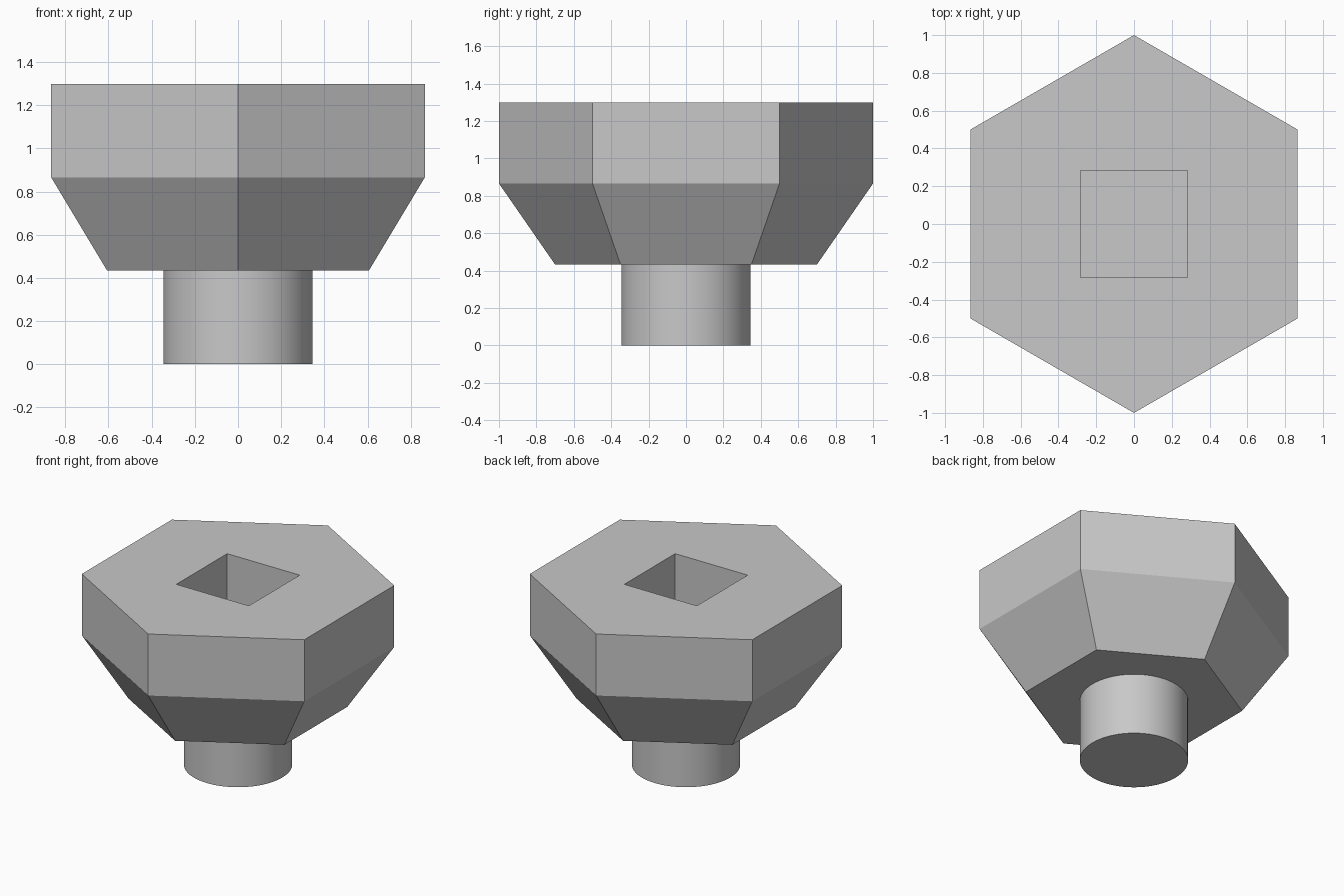
import bpy
import bmesh
from math import radians
from mathutils import Matrix

default = bpy.data.objects.get("Cube")
if default:
    bpy.data.objects.remove(default, do_unlink=True)

STEP = 0.433          # height of neck, taper and rim
HEAD_RADIUS = 1.0
TAPER_RADIUS = 0.7
NECK_RADIUS = 0.346
SOCKET_SIDE = 0.565
SOCKET_DEPTH = 0.69

grey = bpy.data.materials.new("plain grey")
grey.use_nodes = True
colour = (0.58, 0.58, 0.58, 1)
grey.diffuse_color = colour
grey.node_tree.nodes["Principled BSDF"].inputs["Base Color"].default_value = colour


def finish(name, bm):
    """Turn a bmesh into a grey object."""
    bmesh.ops.recalc_face_normals(bm, faces=bm.faces)
    mesh = bpy.data.meshes.new(name)
    bm.to_mesh(mesh)
    bm.free()
    mesh.materials.append(grey)
    obj = bpy.data.objects.new(name, mesh)
    bpy.context.collection.objects.link(obj)
    return obj


def activate(obj):
    bpy.ops.object.select_all(action='DESELECT')
    obj.select_set(True)
    bpy.context.view_layer.objects.active = obj


# Hexagonal head: tapered underside, then a straight rim
bm = bmesh.new()
bottom = bmesh.ops.create_circle(bm, cap_ends=True, segments=6, radius=TAPER_RADIUS,
                                 matrix=Matrix.Translation((0, 0, STEP)))["verts"]
ring = list({e for v in bottom for e in v.link_edges})
for scale in (HEAD_RADIUS / TAPER_RADIUS, 1):
    geom = bmesh.ops.extrude_edge_only(bm, edges=ring)["geom"]
    verts = [g for g in geom if isinstance(g, bmesh.types.BMVert)]
    ring = [g for g in geom if isinstance(g, bmesh.types.BMEdge)]
    bmesh.ops.scale(bm, vec=(scale, scale, 1), verts=verts)
    bmesh.ops.translate(bm, vec=(0, 0, STEP), verts=verts)
bmesh.ops.contextual_create(bm, geom=ring)
head = finish("hexagonal_head", bm)

# Square socket cut into the top
bm = bmesh.new()
bmesh.ops.create_cube(bm, size=1)
bmesh.ops.scale(bm, vec=(SOCKET_SIDE, SOCKET_SIDE, 2 * SOCKET_DEPTH), verts=bm.verts)
bmesh.ops.translate(bm, vec=(0, 0, 3 * STEP), verts=bm.verts)
cutter = finish("socket_cutter", bm)
cutter.hide_render = True
cut = head.modifiers.new("square socket", 'BOOLEAN')
cut.operation = 'DIFFERENCE'
cut.solver = 'EXACT'
cut.object = cutter
activate(head)
bpy.ops.object.modifier_apply(modifier=cut.name)
bpy.data.objects.remove(cutter, do_unlink=True)

# Round neck
bm = bmesh.new()
bmesh.ops.create_cone(bm, cap_ends=True, segments=64, radius1=NECK_RADIUS,
                      radius2=NECK_RADIUS, depth=STEP,
                      matrix=Matrix.Translation((0, 0, STEP / 2)))
neck = finish("round_neck", bm)
activate(neck)
bpy.ops.object.shade_smooth_by_angle(angle=radians(30))
